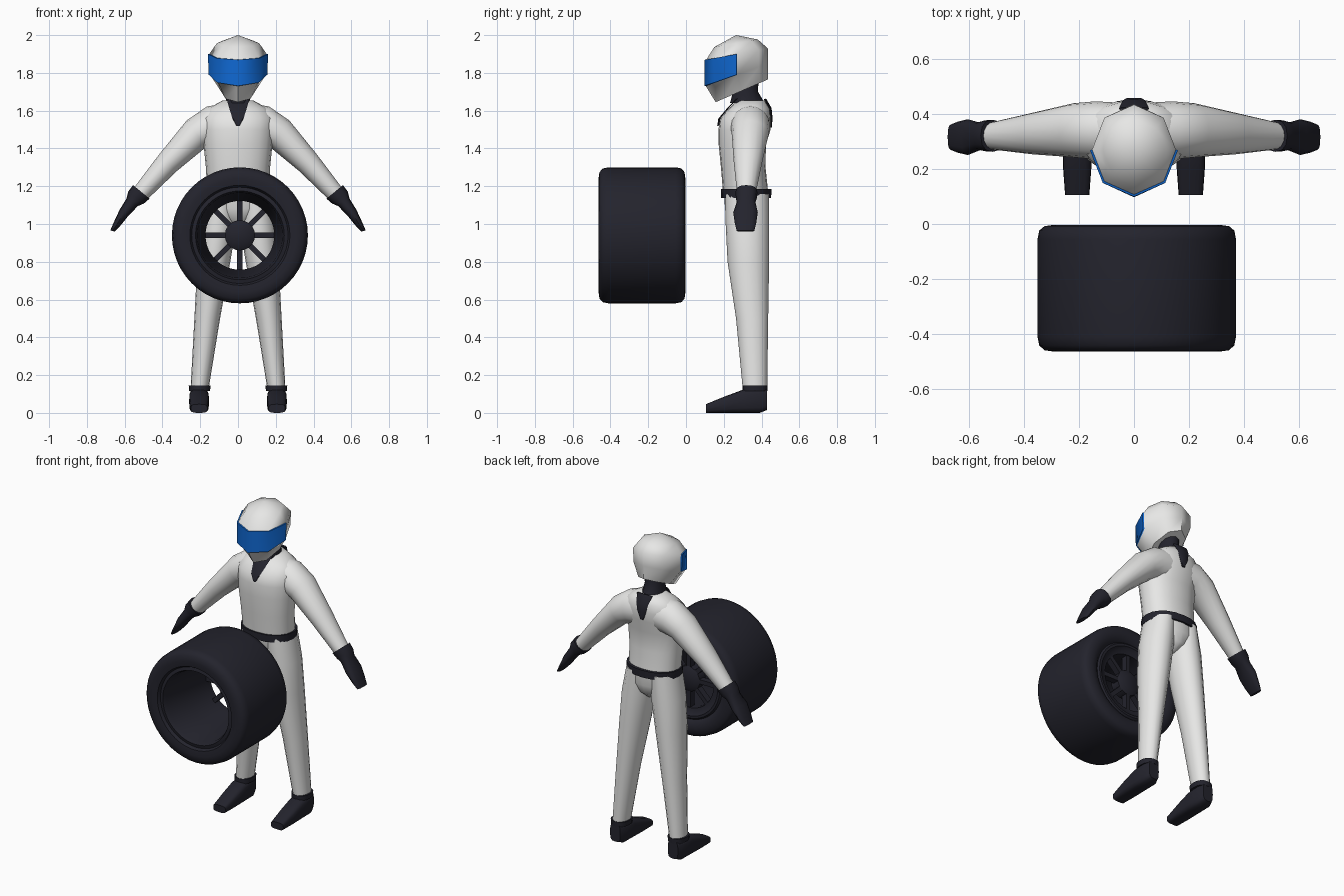
import bpy, bmesh, math
from mathutils import Vector, Matrix

cube = bpy.data.objects.get("Cube")
if cube:
    bpy.data.objects.remove(cube)


def material(name, rgb, rough=0.6):
    m = bpy.data.materials.new(name)
    m.use_nodes = True
    m.diffuse_color = (*rgb, 1)
    shader = m.node_tree.nodes["Principled BSDF"]
    shader.inputs["Base Color"].default_value = (*rgb, 1)
    shader.inputs["Roughness"].default_value = rough
    return m


WHITE = material("suit_white", (0.8, 0.8, 0.79))
DARK = material("dark_rubber", (0.017, 0.017, 0.026))
BLUE = material("visor_blue", (0.005, 0.14, 0.65))


def finish(name, bm, mats, angle=45, mirror=False):
    """Turn a bmesh into a shaded object, optionally mirrored across x."""
    bmesh.ops.remove_doubles(bm, verts=bm.verts, dist=1e-5)
    bmesh.ops.recalc_face_normals(bm, faces=bm.faces)
    me = bpy.data.meshes.new(name)
    bm.to_mesh(me)
    bm.free()
    for m in mats:
        me.materials.append(m)
    me.shade_smooth()
    me.set_sharp_from_angle(angle=math.radians(angle))
    ob = bpy.data.objects.new(name, me)
    bpy.context.collection.objects.link(ob)
    if mirror:
        ob.modifiers.new("Mirror", 'MIRROR')
    return ob


def loft(rings, n=16, power=2.0, closed=False):
    """Skin rings given as (centre, u, v); power above 2 squares them off."""
    bm = bmesh.new()
    rows = []
    for c, u, v in rings:
        row = []
        for i in range(n):
            a = math.tau * i / n
            k, s = math.cos(a), math.sin(a)
            k = math.copysign(abs(k) ** (2 / power), k)
            s = math.copysign(abs(s) ** (2 / power), s)
            row.append(bm.verts.new(Vector(c) + Vector(u) * k + Vector(v) * s))
        rows.append(row)
    pairs = list(zip(rows, rows[1:]))
    if closed:
        pairs.append((rows[-1], rows[0]))
    for a, b in pairs:
        for i in range(n):
            j = (i + 1) % n
            bm.faces.new((a[i], a[j], b[j], b[i]))
    if not closed:
        bm.faces.new(rows[0])
        bm.faces.new(rows[-1])
    return bm


def flat(x, y, z, rx, ry, tilt=0):
    """Horizontal ring, tilted up towards the back."""
    return (x, y, z), (rx, 0, 0), (0, ry, tilt)


def slanted(x, y, z, ux, uz, ry):
    """Ring across a limb hanging out to the side."""
    return (x, y, z), (ux, 0, uz), (0, ry, 0)


# Suit torso and pelvis
finish("torso", loft([
    flat(0, .318, 1.14, .162, .12), flat(0, .303, 1.3, .17, .118),
    flat(0, .298, 1.42, .182, .125), flat(0, .31, 1.5, .19, .138),
    flat(0, .315, 1.56, .19, .135), flat(0, .335, 1.61, .16, .11),
    flat(0, .345, 1.655, .08, .07)], 20, 2.2), [WHITE], 60)
finish("pelvis", loft([
    flat(0, .32, 1.17, .163, .12), flat(0, .323, 1.08, .165, .116),
    flat(0, .325, 1.02, .09, .095), flat(0, .325, .98, .015, .05)], 20),
    [WHITE], 60)
finish("belt", loft([
    flat(0, .318, 1.138, .172, .133), flat(0, .318, 1.184, .174, .134)], 20, 2.2),
    [DARK])

# Sleeves and trouser legs
finish("arm", loft([
    slanted(.05, .34, 1.53, .01, .11, .1), slanted(.14, .34, 1.52, .025, .102, .105),
    slanted(.22, .34, 1.478, .052, .07, .098), slanted(.37, .328, 1.325, .047, .044, .075),
    slanted(.512, .32, 1.165, .034, .033, .05)]), [WHITE], 60, True)
finish("leg", loft([
    flat(.085, .322, 1.16, .08, .117), flat(.104, .325, 1.0, .097, .115),
    flat(.128, .33, .8, .087, .11), flat(.163, .35, .5, .068, .085),
    flat(.203, .365, .13, .048, .065)]), [WHITE], 60, True)

# Gloves
finish("glove", loft([
    slanted(.512, .32, 1.17, .044, .036, .058), slanted(.54, .32, 1.14, .041, .032, .056),
    slanted(.56, .318, 1.115, .03, .02, .05), slanted(.603, .315, 1.06, .024, .015, .065),
    slanted(.64, .315, 1.0, .018, .008, .056), slanted(.665, .315, .963, .011, .003, .046)],
    12, 2.4), [DARK], 45, True)


# Boots, lofted from toe to heel, with ankle cuffs
def boot_ring(y, low, high, half):
    return (.206, y, (low + high) / 2), (half, 0, 0), (0, 0, (high - low) / 2)


finish("boot", loft([
    boot_ring(.105, 0, .046, .044), boot_ring(.2, 0, .085, .051),
    boot_ring(.3, 0, .122, .053), boot_ring(.39, 0, .13, .052),
    boot_ring(.428, .015, .13, .036)], 16, 3.5), [DARK], 45, True)
finish("boot_cuff", loft([
    flat(.203, .365, .115, .055, .066), flat(.203, .365, .146, .058, .067)], 16, 2.4),
    [DARK], 45, True)

# Neck with pointed collar flaps lying on the chest and back
finish("neck", loft([
    flat(0, .325, 1.64, .066, .092), flat(0, .315, 1.7, .058, .066),
    flat(0, .315, 1.78, .062, .07)], 12), [DARK])


def collar_flap(name, points):
    bm = loft([((0, y, z), (w, 0, 0), (0, .006, .002)) for y, z, w in points], 8, 4)
    finish(name, bm, [DARK])


collar_flap("front_collar", [(.268, 1.662, .06), (.221, 1.612, .046),
                             (.177, 1.56, .03), (.171, 1.52, .008)])
collar_flap("back_collar", [(.418, 1.662, .055), (.447, 1.612, .042),
                            (.452, 1.56, .03), (.449, 1.51, .01)])

# Faceted helmet with a raised visor band on its front faces
bm = loft([
    flat(0, .295, 1.705, .092, .138, .06), flat(0, .27, 1.79, .148, .165, .06),
    flat(0, .27, 1.9, .152, .163, .03), flat(0, .265, 1.957, .112, .115, .02),
    flat(0, .265, 2.0, 0, 0)], 8)
bmesh.ops.remove_doubles(bm, verts=bm.verts, dist=1e-5)
bmesh.ops.recalc_face_normals(bm, faces=bm.faces)
visor = [f for f in bm.faces
         if 1.77 < f.calc_center_median().z < 1.89 and f.calc_center_median().y < .26]
rim = bmesh.ops.inset_region(bm, faces=visor, thickness=.001, depth=.008)["faces"]
for f in visor + rim:
    f.material_index = 1
finish("helmet", bm, [WHITE, BLUE], 50)

# Wide tyre and hollow rim, turned about the y axis
WX, WZ = .01, .94
profile = [(.36, -.41), (.354, -.44), (.335, -.458), (.3, -.463), (.265, -.458),
           (.255, -.44), (.235, -.445), (.225, -.42), (.21, -.25), (.182, -.08),
           (.182, -.035), (.21, -.03), (.225, -.015), (.24, -.015), (.25, -.025),
           (.265, -.01), (.3, -.003), (.335, -.008), (.354, -.024), (.36, -.055)]


def turned(name, points, n, closed):
    rings = [((WX, y, WZ), (r, 0, 0), (0, 0, r)) for r, y in points]
    finish(name, loft(rings, n, closed=closed), [DARK], 40)


turned("tyre_and_rim", profile, 48, True)
turned("wheel_hub", [(.05, -.12), (.08, -.1), (.08, -.04), (.05, -.025)], 20, False)

# Eight spokes
bm = bmesh.new()
for i in range(8):
    place = (Matrix.Translation((WX, -.06, WZ)) @ Matrix.Rotation(math.tau * i / 8, 4, 'Y')
             @ Matrix.Translation((.13, 0, 0)) @ Matrix.Diagonal((.13, .04, .028, 1)))
    bmesh.ops.create_cube(bm, size=1, matrix=place)
finish("wheel_spokes", bm, [DARK], 30)
